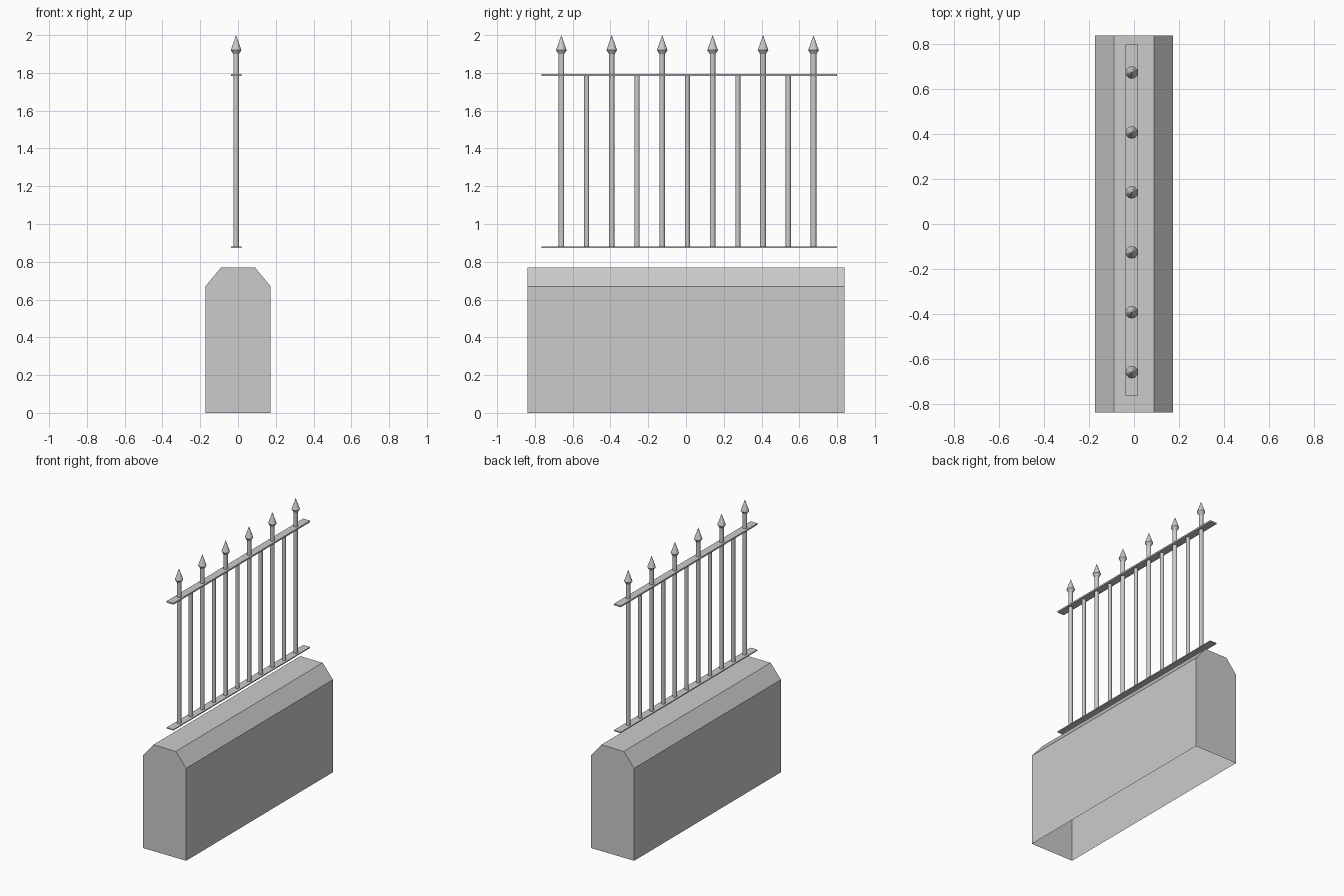
import bpy, bmesh, math

cube = bpy.data.objects.get("Cube")
if cube:
    bpy.data.objects.remove(cube, do_unlink=True)

grey = bpy.data.materials.new("plain grey")
grey.use_nodes = True
grey.diffuse_color = (0.6, 0.6, 0.6, 1)
grey.node_tree.nodes["Principled BSDF"].inputs["Base Color"].default_value = (0.6, 0.6, 0.6, 1)

FENCE_X = -0.01
SIDES = 12


def add_object(name, bm):
    bmesh.ops.recalc_face_normals(bm, faces=bm.faces)
    mesh = bpy.data.meshes.new(name)
    bm.to_mesh(mesh)
    bm.free()
    mesh.materials.append(grey)
    obj = bpy.data.objects.new(name, mesh)
    bpy.context.collection.objects.link(obj)
    return obj


def rail(name, z0, z1):
    bm = bmesh.new()
    bmesh.ops.create_cube(bm, size=1)
    for v in bm.verts:
        v.co.x = FENCE_X + v.co.x * 0.055
        v.co.y = 0.018 + v.co.y * 1.565
        v.co.z = z1 if v.co.z > 0 else z0
    add_object(name, bm)


def turned(name, y, profile):
    """Revolve (radius, height) rings around an upright axis."""
    bm = bmesh.new()
    rings = []
    for r, z in profile:
        if r == 0:
            rings.append([bm.verts.new((FENCE_X, y, z))] * SIDES)
            continue
        angles = [2 * math.pi * i / SIDES for i in range(SIDES)]
        rings.append([bm.verts.new((FENCE_X + r * math.cos(a), y + r * math.sin(a), z))
                      for a in angles])
    for low, high in zip(rings, rings[1:]):
        for i in range(SIDES):
            j = (i + 1) % SIDES
            corners = [low[i], low[j], high[j], high[i]]
            bm.faces.new(list(dict.fromkeys(corners)))
    bm.faces.new(rings[0])
    add_object(name, bm)


# Wall with sloped shoulders, open underneath
half = [(0.173, 0), (0.173, 0.67), (0.09, 0.77)]
outline = half + [(-x, z) for x, z in reversed(half)]
bm = bmesh.new()
front, back = [[bm.verts.new((x, y, z)) for x, z in outline] for y in (-0.84, 0.84)]
bm.faces.new(front)
bm.faces.new(back)
for i in range(len(outline) - 1):
    bm.faces.new((front[i], front[i + 1], back[i + 1], back[i]))
add_object("wall", bm)

# Flat rails
rail("lower_rail", 0.873, 0.880)
rail("upper_rail", 1.784, 1.795)

# Tall spiked bars alternating with short ones
for i in range(11):
    y = -0.66 + i * 0.1335
    if i % 2 == 0:
        turned(f"spiked_bar_{i // 2 + 1}", y,
               [(0.015, 0.876), (0.015, 1.9), (0.028, 1.92), (0, 2.0)])
    else:
        turned(f"short_bar_{i // 2 + 1}", y, [(0.0135, 0.876), (0.0135, 1.788)])
